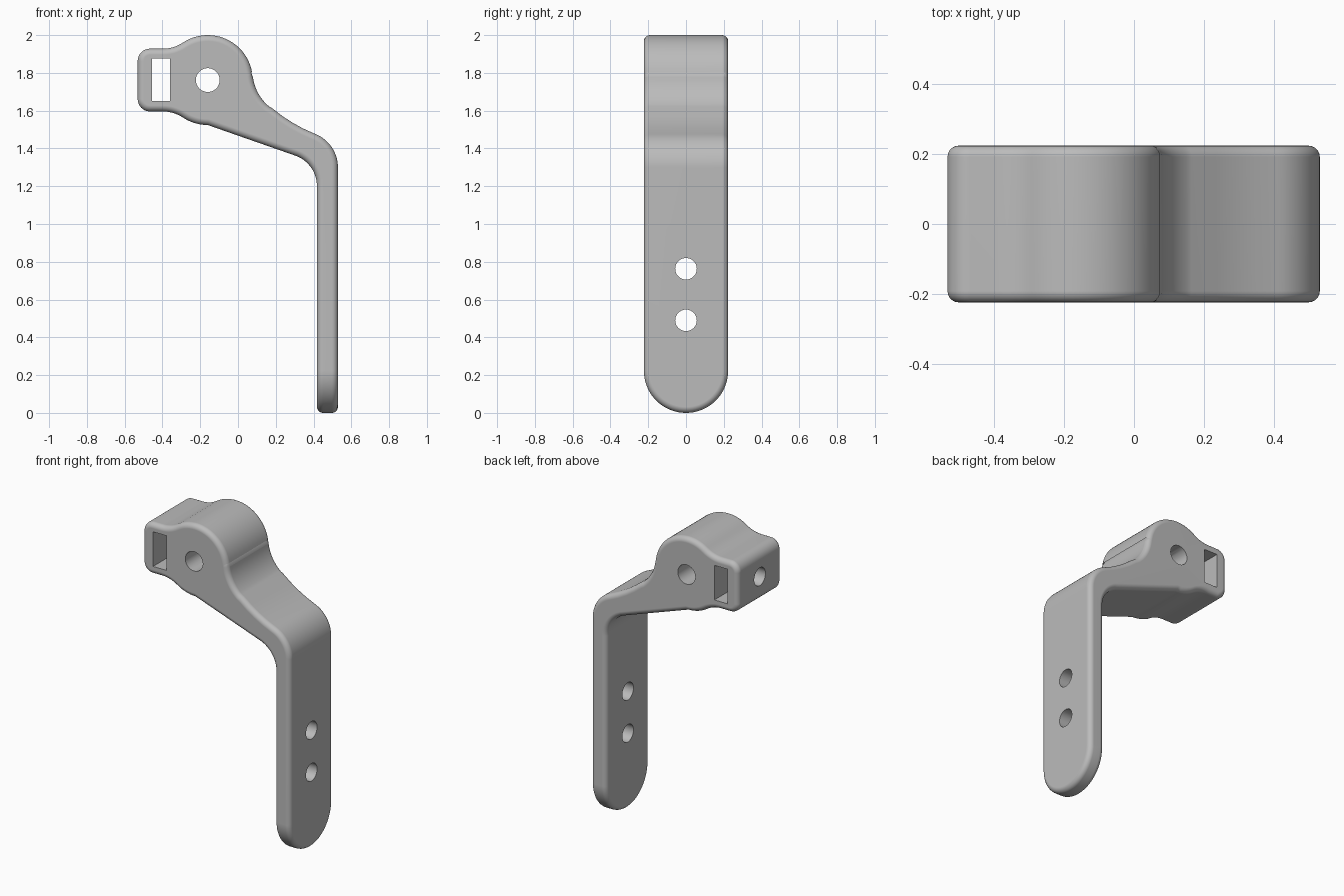
import bpy
import bmesh
import math
from mathutils import Matrix, Vector

cube = bpy.data.objects.get("Cube")
if cube:
    bpy.data.objects.remove(cube, do_unlink=True)

HALF_WIDTH = 0.223
EDGE_ROUND = 0.032

grey = bpy.data.materials.new("plain grey")
grey.use_nodes = True
grey.diffuse_color = (0.5, 0.5, 0.5, 1)
grey.node_tree.nodes["Principled BSDF"].inputs["Base Color"].default_value = (0.5, 0.5, 0.5, 1)


def arc(cx, cy, r, a0, a1):
    """Points on an arc, from angle a0 to a1 in degrees."""
    n = max(4, round(abs(a1 - a0) / 5))
    angles = [math.radians(a0 + (a1 - a0) * i / n) for i in range(n + 1)]
    return [(cx + r * math.cos(a), cy + r * math.sin(a)) for a in angles]


def add_object(name, bm):
    bmesh.ops.recalc_face_normals(bm, faces=bm.faces)
    mesh = bpy.data.meshes.new(name)
    bm.to_mesh(mesh)
    bm.free()
    mesh.materials.append(grey)
    obj = bpy.data.objects.new(name, mesh)
    bpy.context.collection.objects.link(obj)
    return obj


def prism(name, points, sweep):
    """Extrude a closed outline of 3D points along a vector."""
    bm = bmesh.new()
    face = bm.faces.new([bm.verts.new(p) for p in points])
    result = bmesh.ops.extrude_face_region(bm, geom=[face])
    verts = [g for g in result["geom"] if isinstance(g, bmesh.types.BMVert)]
    bmesh.ops.translate(bm, verts=verts, vec=Vector(sweep))
    return add_object(name, bm)


def rod(name, centre, radius, length, axis):
    bm = bmesh.new()
    turn = Matrix.Rotation(math.pi / 2, 4, "Y" if axis == "X" else "X")
    bmesh.ops.create_cone(bm, cap_ends=True, segments=48, radius1=radius, radius2=radius,
                          depth=length, matrix=Matrix.Translation(centre) @ turn)
    return add_object(name, bm)


def apply(obj, mod):
    bpy.context.view_layer.objects.active = obj
    bpy.ops.object.modifier_apply(modifier=mod.name)


def boolean(obj, cutter, operation):
    cutter.hide_render = True
    mod = obj.modifiers.new("cut", "BOOLEAN")
    mod.solver = "EXACT"
    mod.operation = operation
    mod.object = cutter
    apply(obj, mod)
    bpy.data.objects.remove(cutter, do_unlink=True)


# Side profile: end block, round boss, sloping arm and straight leg
profile = (
    arc(-0.466, 1.863, 0.065, 180, 90)
    + arc(-0.399, 2.123, 0.195, 270, 303.5)
    + arc(-0.160, 1.762, 0.238, 123.5, 10)[1:]
    + arc(0.320, 1.809, 0.243, 182, 230)
    + arc(0.716, 2.249, 0.831, 230, 248)
    + arc(0.339, 1.300, 0.190, 68, 0)
    + [(0.529, -0.1), (0.418, -0.1)]
    + arc(0.246, 1.200, 0.172, 0, 68)
    + arc(-0.160, 1.762, 0.238, 270, 236.5)
    + arc(-0.399, 1.401, 0.195, 56.5, 90)[1:]
    + arc(-0.466, 1.661, 0.065, 270, 180)
)
bracket = prism("bracket", [(x, -0.3, z) for x, z in profile], (0, 0.6, 0))

# Trim to width, with a semicircular lower end
outline = arc(0, HALF_WIDTH, HALF_WIDTH, 180, 360) + [(HALF_WIDTH, 2.2), (-HALF_WIDTH, 2.2)]
boolean(bracket, prism("trim", [(-0.8, y, z) for y, z in outline], (1.6, 0, 0)), "INTERSECT")

# Round the outer edges
bevel = bracket.modifiers.new("rounded edges", "BEVEL")
bevel.width = EDGE_ROUND
bevel.segments = 5
bevel.limit_method = "ANGLE"
bevel.angle_limit = math.radians(40)
bevel.use_clamp_overlap = False
apply(bracket, bevel)

# Rectangular slot through the end block
slot = [(-0.455, 1.650), (-0.360, 1.650), (-0.360, 1.875), (-0.455, 1.875)]
boolean(bracket, prism("slot", [(x, -0.5, z) for x, z in slot], (0, 1, 0)), "DIFFERENCE")

# Pivot hole, lengthwise bore reaching it, and two screw holes in the leg
for name, centre, radius, length, axis in (
    ("pivot_hole", (-0.160, 0, 1.762), 0.063, 1.0, "Y"),
    ("bore", (-0.430, 0, 1.762), 0.058, 0.54, "X"),
    ("upper_screw_hole", (0.47, 0, 0.763), 0.057, 0.4, "X"),
    ("lower_screw_hole", (0.47, 0, 0.490), 0.057, 0.4, "X"),
):
    boolean(bracket, rod(name, centre, radius, length, axis), "DIFFERENCE")

# Smooth shading with crisp hole rims
bpy.ops.object.select_all(action="DESELECT")
bracket.select_set(True)
bpy.context.view_layer.objects.active = bracket
bpy.ops.object.shade_smooth_by_angle(angle=math.radians(35))
normals = bracket.modifiers.new("flat face normals", "WEIGHTED_NORMAL")
normals.keep_sharp = True
